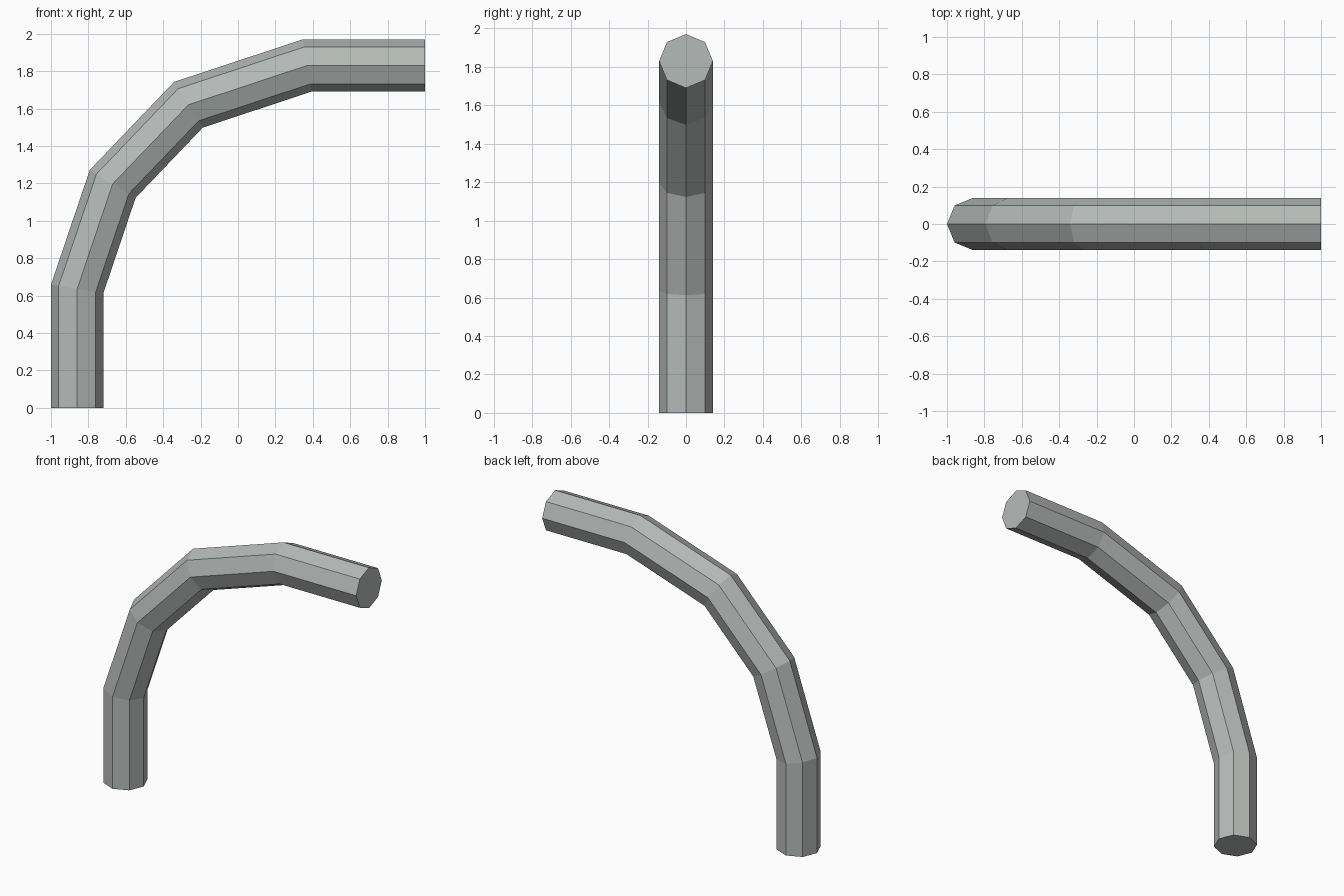
import bpy, bmesh, math
from mathutils import Vector

if "Cube" in bpy.data.objects:
    bpy.data.objects.remove(bpy.data.objects["Cube"])

RADIUS = 0.14
SIDES = 8

# Centre line of the bent pipe in the x-z plane
path = [Vector(p) for p in (
    (-0.86, 0, 0), (-0.86, 0, 0.635), (-0.67, 0, 1.197),
    (-0.265, 0, 1.62), (0.37, 0, 1.83), (1.0, 0, 1.83))]

grey = bpy.data.materials.new("pipe grey")
grey.diffuse_color = (0.46, 0.49, 0.475, 1)
grey.use_nodes = True
grey.node_tree.nodes["Principled BSDF"].inputs["Base Color"].default_value = grey.diffuse_color

bm = bmesh.new()
rings = []
for i, p in enumerate(path):
    # Mitred octagonal ring at each bend
    d_in = (p - path[i - 1]).normalized() if i else Vector((0, 0, 1))
    d_out = (path[i + 1] - p).normalized() if i < len(path) - 1 else d_in
    tangent = (d_in + d_out).normalized()
    outward = Vector((-tangent.z, 0, tangent.x)) / tangent.dot(d_in)
    ring = []
    for k in range(SIDES):
        a = 2 * math.pi * k / SIDES
        ring.append(bm.verts.new(
            p + RADIUS * (math.cos(a) * outward + math.sin(a) * Vector((0, 1, 0)))))
    rings.append(ring)

# Pipe walls
for a, b in zip(rings, rings[1:]):
    for k in range(SIDES):
        n = (k + 1) % SIDES
        bm.faces.new((a[k], a[n], b[n], b[k]))

# End caps
bm.faces.new(rings[0])
bm.faces.new(rings[-1])
bmesh.ops.recalc_face_normals(bm, faces=bm.faces)

mesh = bpy.data.meshes.new("bent_pipe")
bm.to_mesh(mesh)
bm.free()
mesh.materials.append(grey)
pipe = bpy.data.objects.new("bent_pipe", mesh)
bpy.context.collection.objects.link(pipe)
